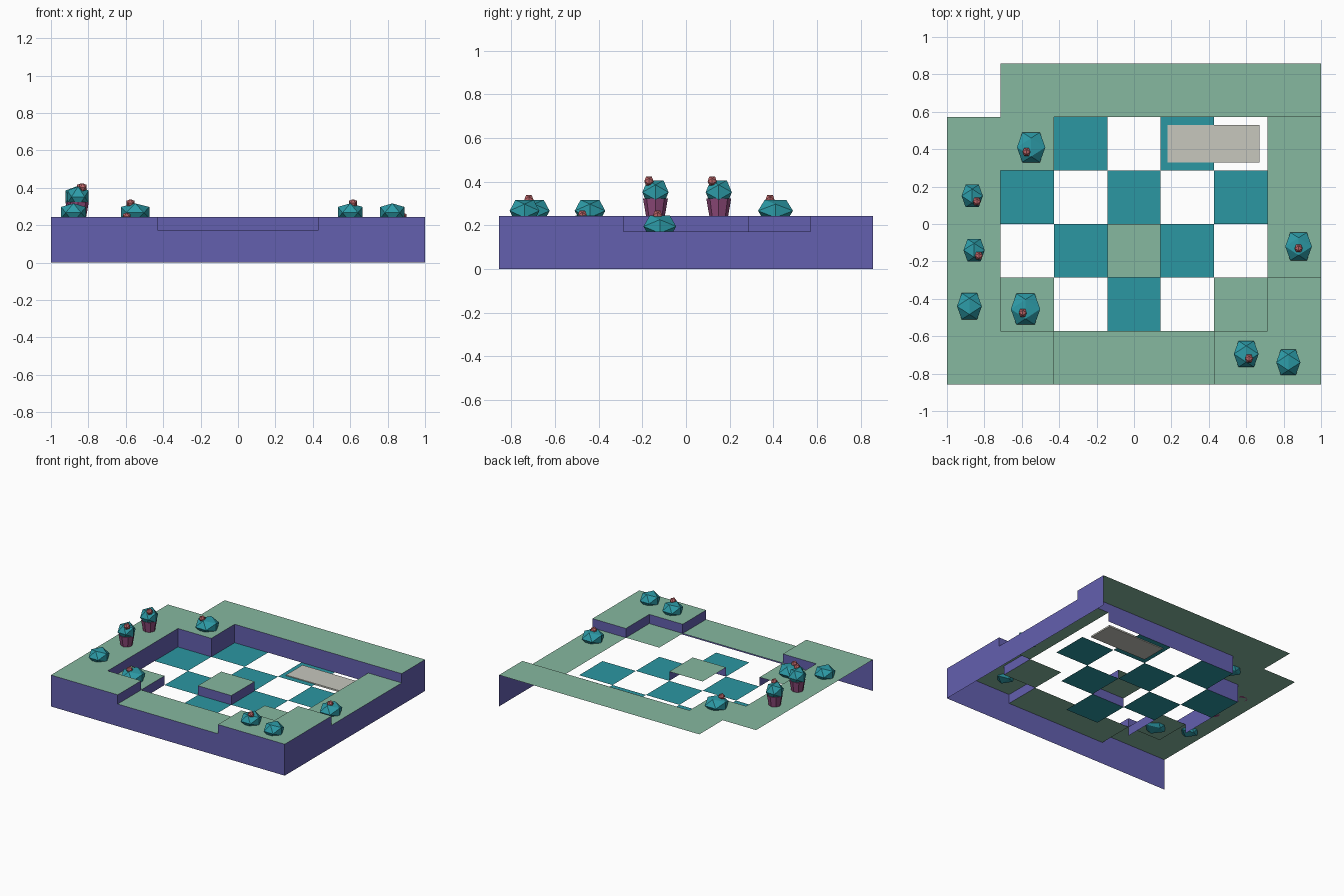
import bpy, bmesh, math
from mathutils import Vector, Matrix

cube = bpy.data.objects.get("Cube")
if cube:
    bpy.data.objects.remove(cube, do_unlink=True)


def material(name, r, g, b):
    m = bpy.data.materials.new(name)
    m.use_nodes = True
    m.diffuse_color = (r, g, b, 1)
    bsdf = m.node_tree.nodes["Principled BSDF"]
    bsdf.inputs["Base Color"].default_value = (r, g, b, 1)
    bsdf.inputs["Roughness"].default_value = 0.9
    return m


GREEN = material("grass green", 0.24, 0.48, 0.35)
PURPLE = material("cliff purple", 0.125, 0.115, 0.43)
TEAL = material("tile teal", 0.024, 0.31, 0.36)
LEAF = material("leaf teal", 0.026, 0.33, 0.39)
STONE = material("pale stone", 0.57, 0.57, 0.51)
POT = material("pot plum", 0.28, 0.07, 0.2)
BERRY = material("berry red", 0.5, 0.13, 0.14)


def finish(bm, name, mat):
    mesh = bpy.data.meshes.new(name)
    bm.to_mesh(mesh)
    bm.free()
    mesh.materials.append(mat)
    obj = bpy.data.objects.new(name, mesh)
    bpy.context.collection.objects.link(obj)
    return obj


def quad(bm, *corners):
    bm.faces.new([bm.verts.new(c) for c in corners])


def join_flat(bm):
    bmesh.ops.remove_doubles(bm, verts=bm.verts, dist=0.0005)
    bmesh.ops.dissolve_limit(bm, angle_limit=0.02, verts=bm.verts, edges=bm.edges)


# Terrain plan, front row first: H high, L low, t floor tile, . open
PLAN = ["HHLLLHH",
        "HL.t.LH",
        "H.tLt.L",
        "Ht.t.tL",
        "HHt.t.L",
        " HHHHHH"]
CELL = 2 / 7
FLOOR = 0.35 * CELL
HEIGHT = {"H": 0.85 * CELL, "L": 0.6 * CELL, "t": FLOOR, ".": FLOOR, " ": 0}


def height(col, row):
    if 0 <= col < 7 and 0 <= row < 6:
        return HEIGHT[PLAN[row][col]]
    return 0


decks, walls, tiles = bmesh.new(), bmesh.new(), bmesh.new()
for row, line in enumerate(PLAN):
    for col, kind in enumerate(line):
        x0, y0 = col * CELL - 1, (row - 3) * CELL
        x1, y1, z = x0 + CELL, y0 + CELL, height(col, row)
        if kind in "HLt":
            quad(tiles if kind == "t" else decks,
                 (x0, y0, z), (x1, y0, z), (x1, y1, z), (x0, y1, z))
        if kind in "HL":
            # Cliff faces on the front and left edges of each block
            for (ax, ay, bx, by), other in (
                    ((x0, y0, x1, y0), height(col, row - 1)),
                    ((x1, y0, x1, y1), height(col + 1, row))):
                if other > z:
                    ax, ay, bx, by = bx, by, ax, ay
                if other != z:
                    lo, hi = min(z, other), max(z, other)
                    quad(walls, (ax, ay, lo), (bx, by, lo),
                         (bx, by, hi), (ax, ay, hi))
join_flat(decks)
join_flat(walls)
bmesh.ops.remove_doubles(tiles, verts=tiles.verts, dist=0.0005)
finish(decks, "grass_decks", GREEN)
finish(walls, "cliff_walls", PURPLE)
finish(tiles, "floor_tiles", TEAL)

# Flat stone slab lying in the floor
slab = bmesh.new()
bmesh.ops.create_cube(slab, size=1, matrix=Matrix.Translation((0.425, 0.43, FLOOR))
                      @ Matrix.Diagonal((0.49, 0.2, 0.012, 1)))
finish(slab, "stone_slab", STONE)


def gem(name, centre, size, mat):
    """Twelve-cornered faceted ball with a ridge along y on top."""
    phi = (1 + math.sqrt(5)) / 2
    bm = bmesh.new()
    for a in (-1, 1):
        for b in (-phi, phi):
            for p in ((a, b, 0), (0, a, b), (b, 0, a)):
                bm.verts.new([c + v / phi * s for c, v, s in zip(centre, p, size)])
    bmesh.ops.convex_hull(bm, input=bm.verts)
    bmesh.ops.recalc_face_normals(bm, faces=bm.faces)
    finish(bm, name, mat)


def bush(name, x, y, base, r, berry=None, tall=0.05):
    gem(name, (x, y, base + 0.024), (r * 0.95, r, tall), LEAF)
    if berry:
        gem(name + "_berry", (x + berry[0], y + berry[1], base + 0.075),
            (0.021, 0.021, 0.021), BERRY)


HIGH, LOW = HEIGHT["H"], HEIGHT["L"]
bush("back_bush", -0.55, 0.41, HIGH, 0.08, (-0.025, -0.025))
bush("corner_bush", -0.88, -0.44, HIGH, 0.07)
bush("step_bush", -0.58, -0.455, LOW, 0.083, (-0.015, -0.02))
bush("side_bush", 0.88, -0.12, LOW, 0.075, (0, -0.01))
bush("front_bush", 0.6, -0.695, HIGH, 0.07, (0.015, -0.025))
bush("front_corner_bush", 0.825, -0.74, HIGH, 0.068)

# Potted bushes
for name, x, y, berry in (("rear_potted", -0.865, 0.15, (0.025, -0.03)),
                          ("front_potted", -0.855, -0.14, (0.025, -0.03))):
    pot = bmesh.new()
    bmesh.ops.create_cone(pot, cap_ends=True, segments=8, radius1=0.043, radius2=0.057,
                          depth=0.08, matrix=Matrix.Translation((x, y, HIGH + 0.04)))
    finish(pot, name + "_pot", POT)
    bush(name + "_bush", x, y, HIGH + 0.085, 0.06, berry, 0.055)
